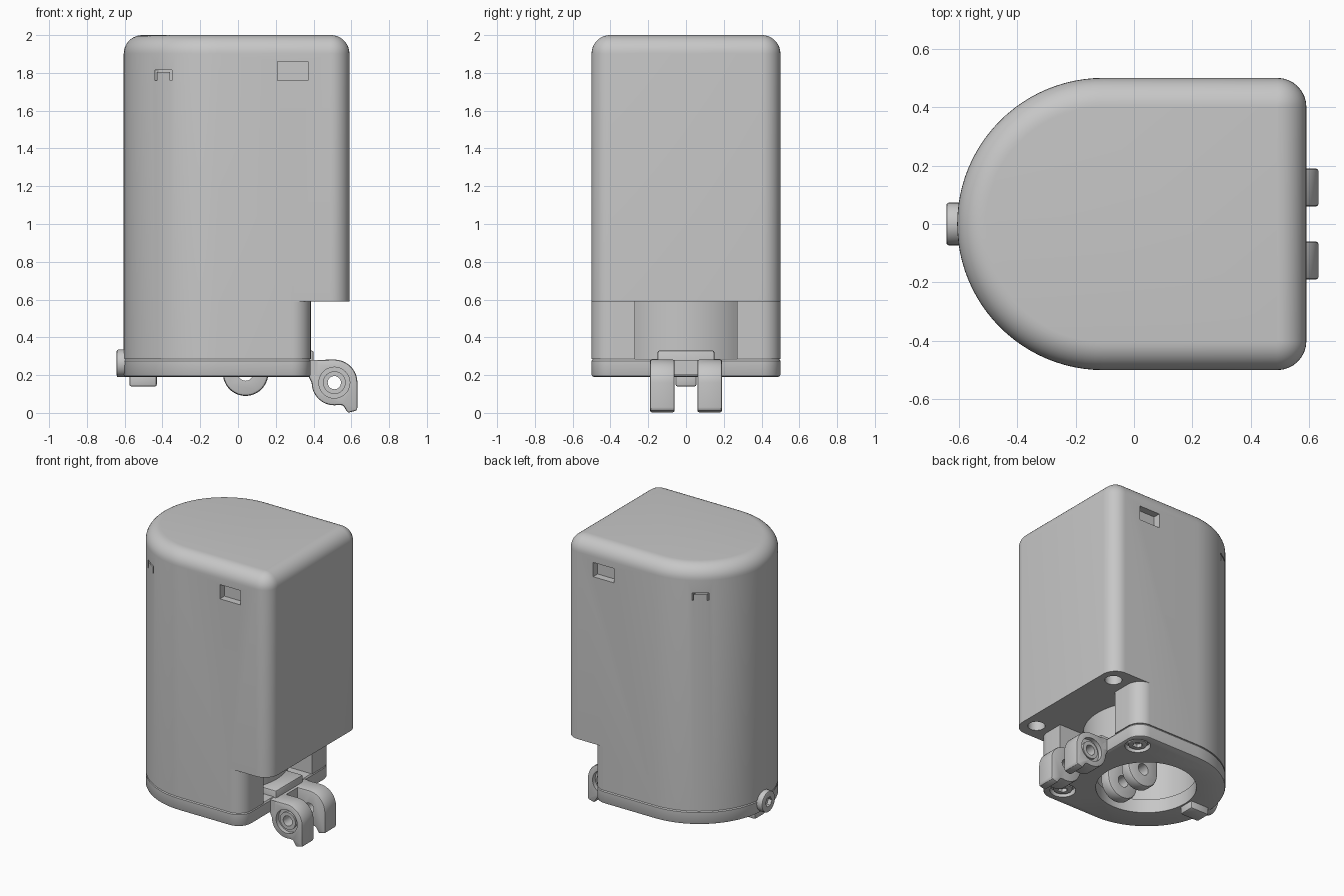
import bpy, bmesh, math
from math import cos, sin, radians

if "Cube" in bpy.data.objects:
    bpy.data.objects.remove(bpy.data.objects["Cube"])

grey = bpy.data.materials.new("plain grey")
grey.diffuse_color = (0.57, 0.57, 0.57, 1)
grey.use_nodes = True
grey.node_tree.nodes["Principled BSDF"].inputs["Base Color"].default_value = grey.diffuse_color


def make(name, bm):
    bmesh.ops.recalc_face_normals(bm, faces=bm.faces)
    me = bpy.data.meshes.new(name)
    bm.to_mesh(me)
    bm.free()
    me.materials.append(grey)
    ob = bpy.data.objects.new(name, me)
    bpy.context.collection.objects.link(ob)
    return ob


def arc(cx, cy, r, a0, a1, n):
    return [(cx + r * cos(radians(a0 + (a1 - a0) * i / n)),
             cy + r * sin(radians(a0 + (a1 - a0) * i / n))) for i in range(n + 1)]


def loft(name, rings):
    """Closed solid from equal-length rings of 3D points."""
    bm = bmesh.new()
    rows = [[bm.verts.new(p) for p in ring] for ring in rings]
    n = len(rows[0])
    for lo, hi in zip(rows, rows[1:]):
        for i in range(n):
            bm.faces.new((lo[i], lo[(i + 1) % n], hi[(i + 1) % n], hi[i]))
    bm.faces.new(rows[0][::-1])
    bm.faces.new(rows[-1])
    return make(name, bm)


def prism(name, pts, a, b, axis="z"):
    f = (lambda p, t: (p[0], p[1], t)) if axis == "z" else \
        (lambda p, t: (p[0], t, p[1])) if axis == "y" else \
        (lambda p, t: (t, p[0], p[1]))
    return loft(name, [[f(p, t) for p in pts] for t in (a, b)])


def cyl(name, u, v, r, a, b, axis="z", n=40):
    return prism(name, arc(u, v, r, 0, 360 * (n - 1) / n, n - 1), a, b, axis)


def box(name, x0, x1, y0, y1, z0, z1):
    return prism(name, [(x0, y0), (x1, y0), (x1, y1), (x0, y1)], z0, z1)


def apply(ob, mod):
    bpy.context.view_layer.objects.active = ob
    bpy.ops.object.modifier_apply(modifier=mod.name)


def bevel(ob, w, seg=2):
    m = ob.modifiers.new("bevel", "BEVEL")
    m.width, m.segments, m.limit_method = w, seg, "ANGLE"
    m.angle_limit = radians(40)
    apply(ob, m)
    return ob


def cut(ob, *cutters):
    for c in cutters:
        m = ob.modifiers.new("cut", "BOOLEAN")
        m.operation, m.solver, m.object = "DIFFERENCE", "EXACT", c
        apply(ob, m)
        bpy.data.objects.remove(c)
    return ob


def d_ring(xr, z, d):
    """D outline: half circle on the left, rounded corners on the right, inset by d."""
    cr = max(0.1 - d, 0.003)
    xe, ye = xr - d, 0.5 - d
    pts = arc(xe - cr, -ye + cr, cr, -90, 0, 8) + arc(xe - cr, ye - cr, cr, 0, 90, 8)
    pts += arc(-0.105, 0, ye, 90, 270, 48)
    return [(x, y, z) for x, y in pts]


# Main housing with rounded top
fillet = [(1.9 + 0.098 * sin(radians(a)), 0.098 * (1 - cos(radians(a)))) for a in range(0, 91, 10)]
body = loft("housing", [d_ring(0.59, 0.285, 0)] + [d_ring(0.59, z + 0.002, d) for z, d in fillet])

# Notch under the right side, with rounded columns and a curved pocket between them
half = [(1, 0.8), (0.285, 0.8)] + arc(0.285, 0.4, 0.1005, 90, 0, 8) + [(0.3855, 0.27)]
mirror = [(x, -y) for x, y in reversed(half)]
notch = prism("notch_cutter", half + arc(-0.1, 0, 0.4, 42.4, -42.4, 24) + mirror, 0.2, 0.59)
cut(body, notch, cyl("bore_cutter", -0.1, 0, 0.335, 0.2, 0.75, n=64))
for s in (-1, 1):
    ya, yb = sorted((s * 0.45, s * 0.6))
    cut(body,
        cyl("hole_cutter", 0.49, s * 0.38, 0.055, 0.5, 0.75, n=32),
        box("window_cutter", 0.21, 0.37, ya, yb, 1.76, 1.86))
    # Thin inverted U groove on the curved wall
    ya, yb = sorted((s * 0.355, s * 0.6))
    cut(body, prism("groove_cutter", [(-0.44, 1.76), (-0.44, 1.815), (-0.35, 1.815), (-0.35, 1.76),
                                      (-0.36, 1.76), (-0.36, 1.805), (-0.43, 1.805), (-0.43, 1.76)],
                    ya, yb, "y"))

# Base plate with a large opening and two screw recesses
base = loft("base_plate", [d_ring(0.385, z, d) for z, d in
                           ((0.19, 0.012), (0.194, 0.004), (0.202, 0), (0.275, 0), (0.285, 0.007))])
cut(base, cyl("opening_cutter", -0.1, 0, 0.32, 0.1, 0.4, n=64))
for s, side in ((-1, "front"), (1, "back")):
    cut(base, cyl("recess_cutter", 0.28, s * 0.37, 0.082, 0.1, 0.225, n=32))
    screw = bevel(cyl("screw_" + side, 0.28, s * 0.37, 0.062, 0.196, 0.235, n=32), 0.008)
    cut(screw, cyl("socket_cutter", 0.28, s * 0.37, 0.032, 0.1, 0.22, n=6))

# Hinge block standing in the pocket
bevel(box("hinge_block", 0.27, 0.4, -0.15, 0.15, 0.2, 0.33), 0.01)
box("hinge_bridge", 0.37, 0.42, -0.19, 0.19, 0.2, 0.28)

# Hinge fork legs with toes, holes and counterbores
leg = [(0.37, 0.2), (0.37, 0.28)] + arc(0.51, 0.16, 0.122, 90, 0, 12) + \
      [(0.632, 0.02), (0.625, 0.012), (0.582, 0.0), (0.556, 0.04)] + arc(0.51, 0.16, 0.12, -80, -180, 12)
for s, side in ((-1, "front"), (1, "back")):
    ya, yb = sorted((s * 0.06, s * 0.19))
    fork = bevel(prism("hinge_leg_" + side, leg, ya, yb, "y"), 0.01)
    ca, cb = sorted((s * 0.16, s * 0.3))
    cut(fork, cyl("pin_cutter", 0.51, 0.16, 0.035, ya - 0.1, yb + 0.1, "y", 32),
        cyl("bore_cutter", 0.51, 0.16, 0.082, ca, cb, "y"))
    ca, cb = sorted((s * 0.15, s * 0.178))
    cut(cyl("hinge_bushing_" + side, 0.51, 0.16, 0.06, ca, cb, "y"),
        cyl("pin_cutter", 0.51, 0.16, 0.035, -0.4, 0.4, "y", 32))

    # Inner clevis arms hanging in the opening
    ya, yb = sorted((s * 0.06, s * 0.14))
    prof = [(0.16, 0.76), (-0.08, 0.76)] + arc(0.04, 0.21, 0.12, 180, 360, 32)
    arm = bevel(prism("clevis_arm_" + side, prof, ya, yb, "y"), 0.015)
    cut(arm, cyl("pin_cutter", 0.04, 0.21, 0.04, -0.4, 0.4, "y", 32))

# Round button on the left with a socket
button = bevel(cyl("side_button", 0, 0.262, 0.073, -0.642, -0.56, "x"), 0.008)
cut(button, cyl("socket_cutter", 0, 0.262, 0.035, -0.7, -0.615, "x", 6))

# Small catch below the left edge
bevel(box("bottom_catch", -0.575, -0.43, -0.055, 0.055, 0.14, 0.22), 0.01)

# Smooth shading with sharp edges kept
for ob in bpy.data.objects:
    ob.select_set(True)
bpy.context.view_layer.objects.active = body
bpy.ops.object.shade_smooth_by_angle(angle=radians(30))
